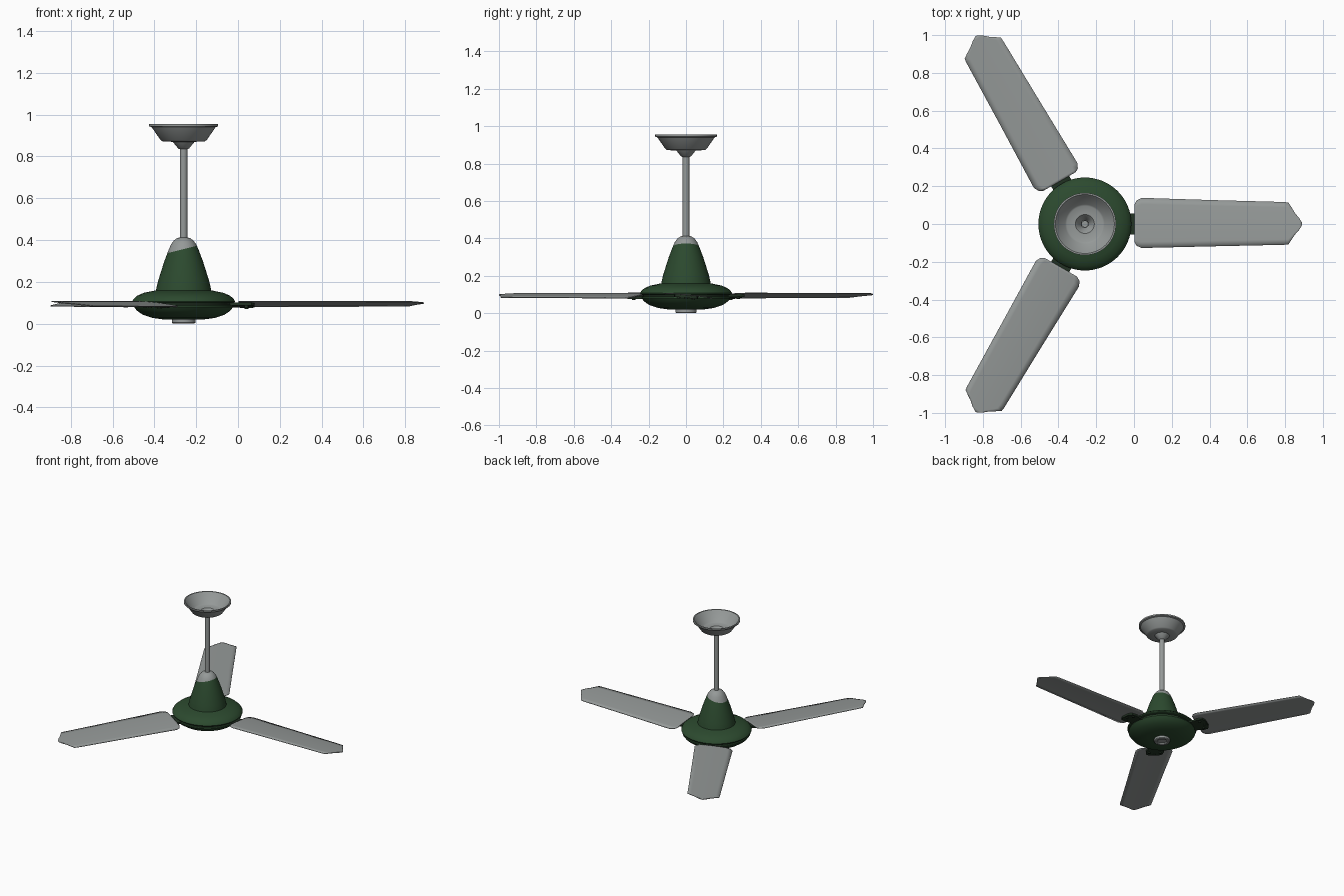
import bpy, bmesh, math
from mathutils import Vector, Matrix

if "Cube" in bpy.data.objects:
    bpy.data.objects.remove(bpy.data.objects["Cube"])

CX = -0.26  # fan axis


def material(name, rgb):
    m = bpy.data.materials.new(name)
    m.diffuse_color = (*rgb, 1)
    m.use_nodes = True
    m.node_tree.nodes["Principled BSDF"].inputs["Base Color"].default_value = m.diffuse_color
    return m


GREEN = material("dark green paint", (0.025, 0.068, 0.028))
GREY = material("light grey metal", (0.30, 0.32, 0.315))
DARK = material("dark green metal", (0.016, 0.032, 0.017))


def finish(bm, name, mats, angle=35):
    bmesh.ops.remove_doubles(bm, verts=bm.verts, dist=1e-5)
    bmesh.ops.recalc_face_normals(bm, faces=bm.faces)
    me = bpy.data.meshes.new(name)
    bm.to_mesh(me)
    bm.free()
    for m in mats:
        me.materials.append(m)
    ob = bpy.data.objects.new(name, me)
    bpy.context.collection.objects.link(ob)
    bpy.ops.object.select_all(action='DESELECT')
    ob.select_set(True)
    bpy.context.view_layer.objects.active = ob
    bpy.ops.object.shade_smooth_by_angle(angle=math.radians(angle))
    return ob


def lathe_bm(profile, seg=64):
    # revolve (radius, z) points about the fan axis
    bm = bmesh.new()
    vs = [bm.verts.new((CX + r, 0, z)) for r, z in profile]
    es = [bm.edges.new(p) for p in zip(vs, vs[1:])]
    bmesh.ops.spin(bm, geom=vs + es, cent=(CX, 0, 0), axis=(0, 0, 1),
                   angle=math.tau, steps=seg, use_duplicate=False)
    bmesh.ops.remove_doubles(bm, verts=bm.verts, dist=1e-5)
    return bm


def lathe(name, profile, mat, seg=64):
    return finish(lathe_bm(profile, seg), name, [mat])


# ceiling canopy: open bowl with a funnel neck
lathe("ceiling_canopy", [
    (0.019, 0.835), (0.026, 0.838), (0.052, 0.870), (0.100, 0.872), (0.110, 0.878),
    (0.153, 0.940), (0.165, 0.944), (0.165, 0.955), (0.156, 0.955), (0.147, 0.945),
    (0.104, 0.885), (0.095, 0.880), (0.050, 0.878), (0.021, 0.846), (0.019, 0.835)], GREY)

# down rod
lathe("down_rod", [(0, 0.39), (0.018, 0.39), (0.018, 0.85), (0, 0.85)], GREY, 32)

# upper housing: bell and flared skirt, grey above a tilted cut
bm = lathe_bm([
    (0, 0.098), (0.232, 0.098), (0.243, 0.101), (0.246, 0.107), (0.240, 0.118), (0.222, 0.134),
    (0.190, 0.148), (0.150, 0.156), (0.132, 0.160), (0.128, 0.180), (0.122, 0.205), (0.092, 0.300),
    (0.071, 0.355), (0.060, 0.380), (0.047, 0.398), (0.032, 0.409), (0.018, 0.413), (0, 0.413)])
co, no = Vector((CX, 0, 0.357)), Vector((-0.25, 0, 1)).normalized()
bmesh.ops.bisect_plane(bm, geom=bm.verts[:] + bm.edges[:] + bm.faces[:], plane_co=co, plane_no=no)
for f in bm.faces:
    f.material_index = int((f.calc_center_median() - co).dot(no) > 0)
finish(bm, "upper_housing", [GREEN, GREY])

# seam band, lower motor housing, bottom cap
lathe("seam_band", [(0, 0.086), (0.228, 0.086), (0.228, 0.100), (0, 0.100)], DARK)
lathe("lower_housing", [
    (0, 0.020), (0.100, 0.021), (0.150, 0.028), (0.195, 0.043), (0.224, 0.063),
    (0.237, 0.080), (0.236, 0.088), (0.225, 0.090), (0, 0.090)], GREEN)
lathe("bottom_cap", [
    (0, 0.008), (0.032, 0.008), (0.036, 0.000), (0.050, 0.000), (0.056, 0.005),
    (0.056, 0.024), (0, 0.024)], GREY, 32)


def blade_z(y):
    # pitched and slightly cambered blade surface
    return 0.099 - 0.095 * y - 0.25 * y * y


# (distance from axis, right edge, left edge)
STATIONS = [(0.262, -0.095, 0.102), (0.274, -0.115, 0.124), (0.300, -0.127, 0.138),
            (0.68, -0.118, 0.126), (1.055, -0.110, 0.116), (1.077, -0.108, 0.113),
            (1.095, -0.082, 0.086), (1.112, -0.056, 0.058), (1.135, -0.030, 0.030),
            (1.150, -0.006, 0.006)]
COLS = 8

for i in range(3):
    turn = Matrix.Translation((CX, 0, 0)) @ Matrix.Rotation(i * math.tau / 3, 4, 'Z')

    # blade
    bm = bmesh.new()
    rows = []
    for x, lo, hi in STATIONS:
        ys = [lo + (hi - lo) * j / COLS for j in range(COLS + 1)]
        rows.append([bm.verts.new((x, y, blade_z(y))) for y in ys])
    for a, b in zip(rows, rows[1:]):
        for j in range(COLS):
            bm.faces.new((a[j], b[j], b[j + 1], a[j + 1]))
    bm.transform(turn)
    blade = finish(bm, f"blade_{i + 1}", [GREY])
    mod = blade.modifiers.new("thickness", 'SOLIDIFY')
    mod.thickness = 0.005
    mod.offset = 0

    # bracket: neck widening to a plate under the blade, with screws
    bm = bmesh.new()
    outline = [(0.20, -0.055), (0.262, -0.055), (0.285, -0.065), (0.325, -0.060), (0.340, -0.035),
               (0.340, 0.035), (0.325, 0.060), (0.285, 0.065), (0.262, 0.055), (0.20, 0.055)]
    face = bm.faces.new([bm.verts.new((x, y, 0.082 - 0.095 * y)) for x, y in outline])
    ext = bmesh.ops.extrude_face_region(bm, geom=[face])
    bmesh.ops.translate(bm, vec=(0, 0, 0.014),
                        verts=[v for v in ext["geom"] if isinstance(v, bmesh.types.BMVert)])
    for x, y in ((0.300, -0.040), (0.300, 0.040), (0.322, 0)):
        bmesh.ops.create_cone(bm, cap_ends=True, segments=12, radius1=0.009, radius2=0.010, depth=0.012,
                              matrix=Matrix.Translation((x, y, 0.081 - 0.095 * y)))
    bm.transform(turn)
    finish(bm, f"blade_bracket_{i + 1}", [DARK])
